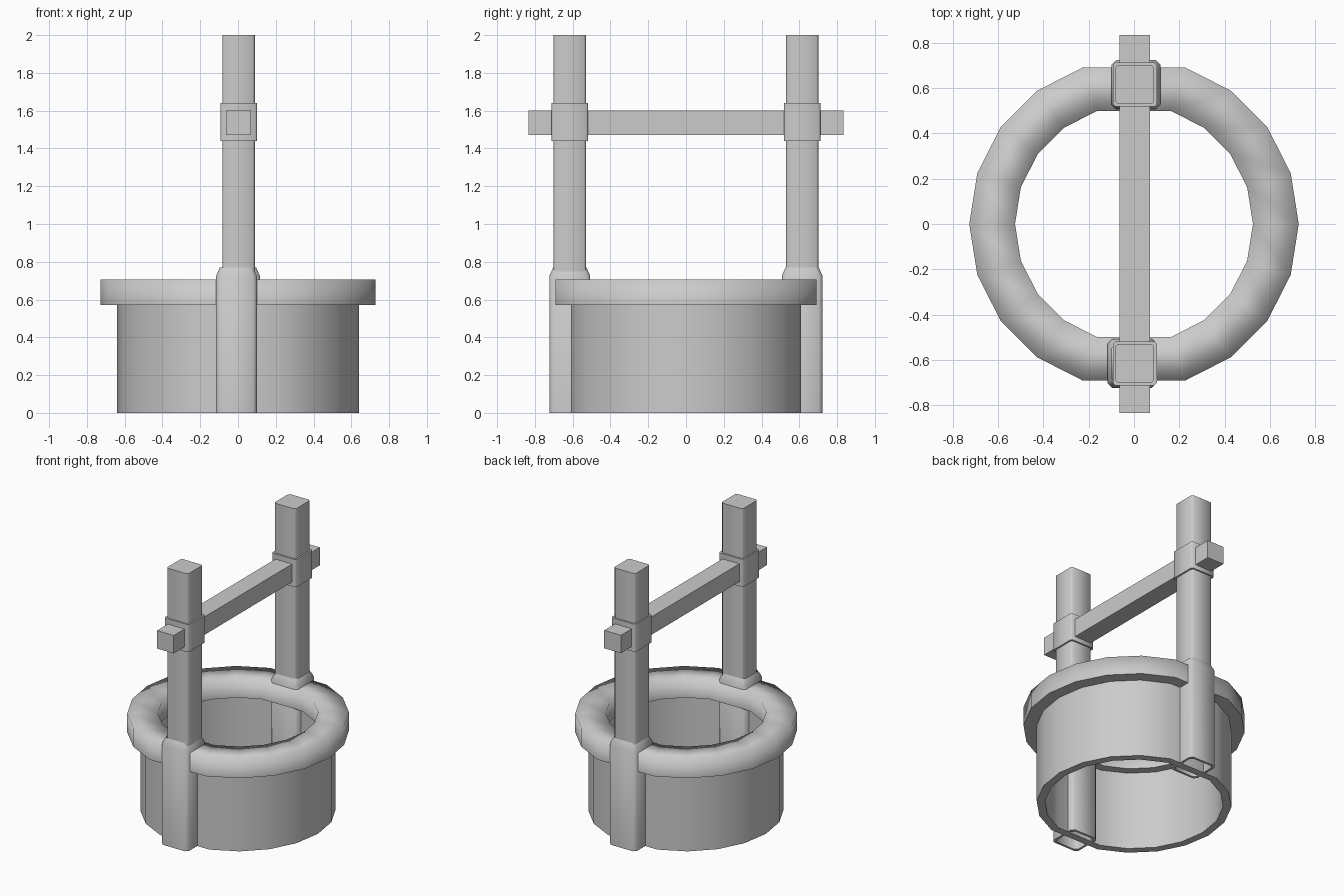
import bpy, bmesh, math

cube = bpy.data.objects.get("Cube")
if cube:
    bpy.data.objects.remove(cube)

stone = bpy.data.materials.new("plain_grey")
stone.use_nodes = True
GREY = (0.6, 0.6, 0.6, 1)
stone.diffuse_color = GREY
stone.node_tree.nodes["Principled BSDF"].inputs["Base Color"].default_value = GREY


def finish(name, bm, angle=50):
    """Turn the bmesh into a smooth object, sharp above the given angle."""
    bmesh.ops.recalc_face_normals(bm, faces=bm.faces)
    mesh = bpy.data.meshes.new(name)
    bm.to_mesh(mesh)
    bm.free()
    mesh.materials.append(stone)
    mesh.polygons.foreach_set("use_smooth", [True] * len(mesh.polygons))
    mesh.set_sharp_from_angle(angle=math.radians(angle))
    obj = bpy.data.objects.new(name, mesh)
    bpy.context.collection.objects.link(obj)
    return obj


def bridge(bm, a, b):
    for i in range(len(a)):
        j = (i + 1) % len(a)
        bm.faces.new((a[i], a[j], b[j], b[i]))


def ring(name, section, angle=50):
    """Round wall of 20 steps with a flat chord behind each post."""
    bm = bmesh.new()
    loops = []
    for k in range(20):
        if k in (5, 15):
            continue
        t = k * math.tau / 20
        loops.append([bm.verts.new((r * math.cos(t), r * math.sin(t), z)) for r, z in section])
    for i, loop in enumerate(loops):
        bridge(bm, loop, loops[(i + 1) % len(loops)])
    return finish(name, bm, angle)


def square_column(name, cx, cy, levels, cut, caps=True):
    """Loft a square with cut corners through (half width, height) levels."""
    bm = bmesh.new()
    loops = []
    for h, z in levels:
        c = h - cut
        pts = [(h, -c), (h, c), (c, h), (-c, h), (-h, c), (-h, -c), (-c, -h), (c, -h)]
        loops.append([bm.verts.new((cx + x, cy + y, z)) for x, y in pts])
    for a, b in zip(loops, loops[1:]):
        bridge(bm, a, b)
    if caps:
        bm.faces.new(loops[0])
        bm.faces.new(loops[-1])
    return finish(name, bm)


# Well wall and its overhanging rim
ring("well_wall", [(0.64, 0), (0.64, 0.6), (0.585, 0.6), (0.585, 0)])
rim = ring("well_rim", [(0.727, 0.57), (0.727, 0.705), (0.525, 0.705), (0.525, 0.57)], 180)
for edge in rim.data.edges:
    edge.use_edge_sharp = all(rim.data.vertices[v].co.z < 0.6 for v in edge.vertices)

# Posts with hollow base sleeves and collars
for side, s in (("front", -1), ("back", 1)):
    y = s * 0.615
    square_column(side + "_post", 0.003, y, [(0.086, 0.62), (0.086, 2)], 0.012)
    square_column(side + "_sleeve", s * 0.008, y,
                  [(0.092, 0.7), (0.092, 0), (0.108, 0), (0.108, 0.725), (0.088, 0.77)],
                  0.02, caps=False)
    square_column(side + "_collar", 0.004, y, [(0.097, 1.44), (0.097, 1.64)], 0.01)

# Cross beam
bm = bmesh.new()
bmesh.ops.create_cube(bm, size=1)
bmesh.ops.scale(bm, vec=(0.134, 1.67, 0.13), verts=bm.verts)
bmesh.ops.translate(bm, vec=(0.003, 0, 1.537), verts=bm.verts)
finish("cross_beam", bm, 30)
